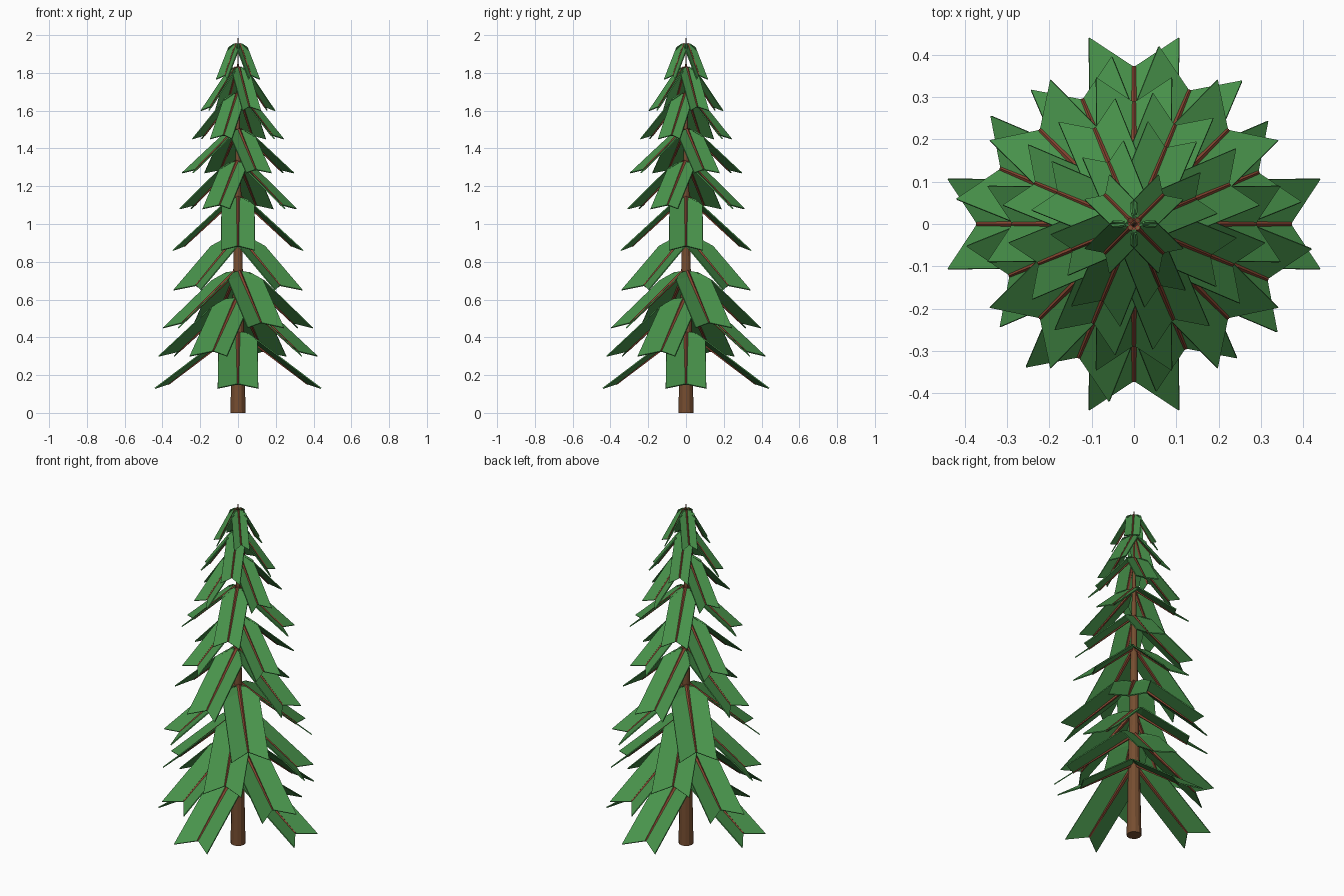
import bpy, bmesh, math
from mathutils import Vector, Matrix

if "Cube" in bpy.data.objects:
    bpy.data.objects.remove(bpy.data.objects["Cube"])


def material(name, rgb):
    m = bpy.data.materials.new(name)
    m.diffuse_color = (*rgb, 1)
    m.use_nodes = True
    m.node_tree.nodes["Principled BSDF"].inputs["Base Color"].default_value = m.diffuse_color
    return m


GREEN = material("needles", (0.065, 0.29, 0.07))
BARK = material("bark", (0.18, 0.075, 0.03))
TWIG = material("twig", (0.24, 0.06, 0.03))


def finish(name, bm, mat):
    bmesh.ops.recalc_face_normals(bm, faces=bm.faces)
    me = bpy.data.meshes.new(name)
    bm.to_mesh(me)
    bm.free()
    me.materials.append(mat)
    ob = bpy.data.objects.new(name, me)
    bpy.context.collection.objects.link(ob)
    return ob


def add_cone(bm, a, b, r1, r2, sides):
    a, b = Vector(a), Vector(b)
    d = b - a
    mat = Matrix.Translation((a + b) / 2) @ d.to_track_quat('Z', 'Y').to_matrix().to_4x4()
    bmesh.ops.create_cone(bm, cap_ends=True, segments=sides, radius1=r1,
                          radius2=r2, depth=d.length, matrix=mat)


# Trunk: tapered to a fine point
bm = bmesh.new()
add_cone(bm, (0, 0, 0), (0, 0, 2), 0.04, 0.001, 12)
finish("trunk", bm, BARK)

# Tiers: (tip radius, tip height, root height, half width, turn in degrees)
TIERS = [
    (0.44, 0.13, 0.43, 0.107, 0),
    (0.41, 0.30, 0.61, 0.107, 67.5),
    (0.385, 0.45, 0.75, 0.104, 22.5),
    (0.38, 0.65, 0.93, 0.102, 45),
    (0.345, 0.86, 1.14, 0.090, 0),
    (0.302, 1.08, 1.33, 0.078, 67.5),
    (0.290, 1.27, 1.50, 0.073, 22.5),
    (0.235, 1.45, 1.69, 0.063, 67.5),
    (0.19, 1.60, 1.83, 0.053, 22.5),
    (0.122, 1.765, 1.955, 0.042, 45),
]

for i, (rt, zt, zr, w, turn) in enumerate(TIERS, 1):
    k = w / 0.107
    rs, zs = 0.11 * k ** 1.4, zr - 0.05 * k
    slope = (zs - zt) / (rt - rs)
    # centre line runs straight, slightly below the edges
    ct, zc = rt - 0.07 * k, zt + 0.03 * k * slope
    cs = 0.045 * k
    zm = zr + (zc - zr) * (cs - 0.012) / (ct - 0.012)
    # rows: centre radius, centre height, edge radius, edge height, half width
    rows = [
        (0.012, zr, 0.05 * k ** 1.4, zr - 0.008 * k, 0.5 * w),
        (cs, zm, rs, zs, 0.97 * w),
        (ct, zc, rt, zt, w),
    ]
    fronds, ribs = bmesh.new(), bmesh.new()
    for q in range(4):
        rot = Matrix.Rotation(math.radians(turn + 90 * q), 3, 'Z')
        grid = [[fronds.verts.new(rot @ Vector(p)) for p in
                 ((er, -hw, ez), (cr, 0, cz), (er, hw, ez))]
                for cr, cz, er, ez, hw in rows]
        for a, b in zip(grid, grid[1:]):
            for j in range(2):
                fronds.faces.new((a[j], b[j], b[j + 1], a[j + 1]))
        # twig running down the middle of the frond
        add_cone(ribs, grid[0][1].co, grid[2][1].co, 0.011 * k + 0.003, 0.007, 5)
    ob = finish(f"frond_tier_{i}", fronds, GREEN)
    mod = ob.modifiers.new("thickness", 'SOLIDIFY')
    mod.thickness = 0.006
    mod.offset = 0
    finish(f"twig_tier_{i}", ribs, TWIG)
